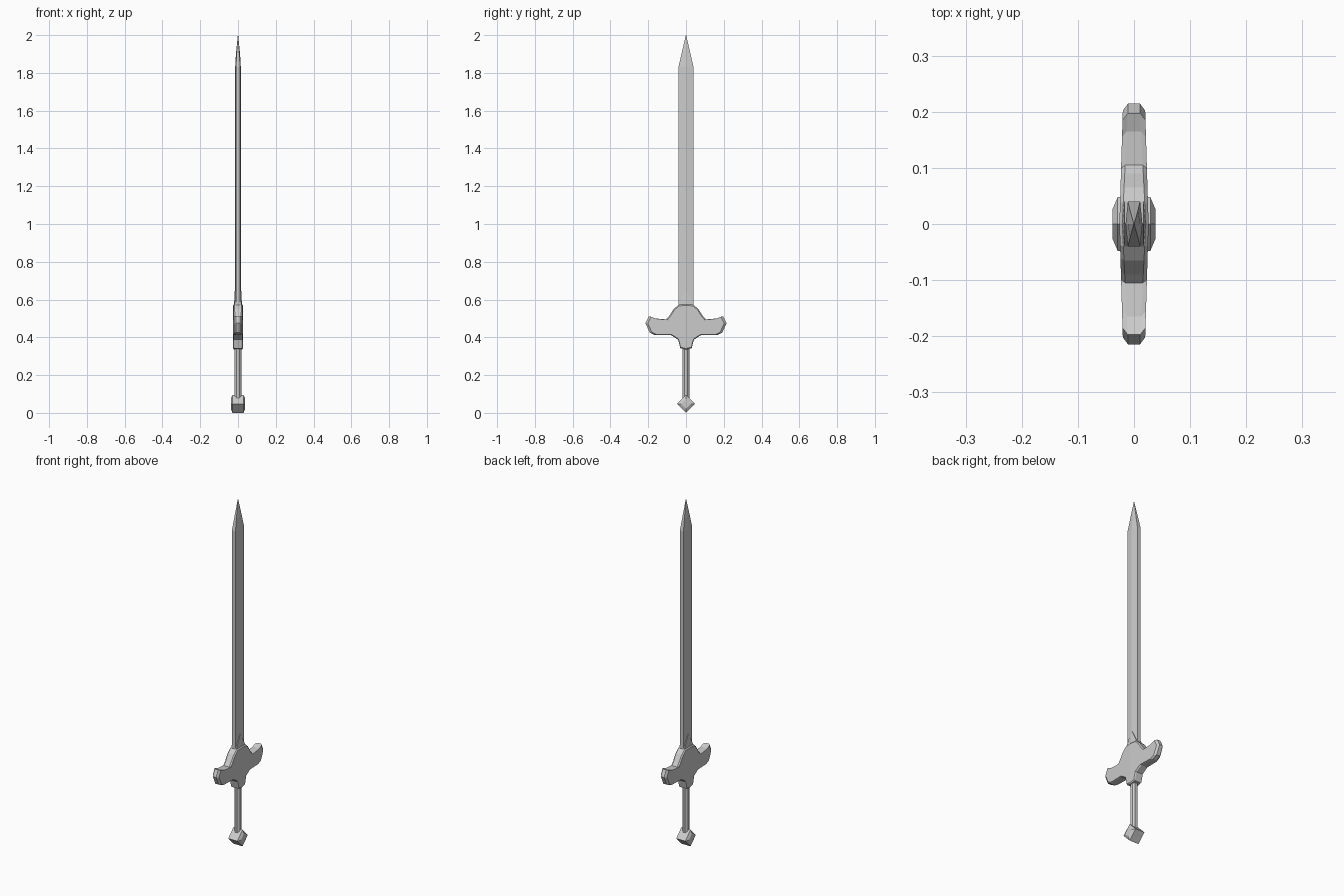
import bpy, bmesh, math

if "Cube" in bpy.data.objects:
    bpy.data.objects.remove(bpy.data.objects["Cube"])


def make_object(name, rings, mirror_y=False, caps=True):
    """Skin a stack of equal-length closed rings; optionally mirror across y = 0."""
    bm = bmesh.new()
    for side in ((1, -1) if mirror_y else (1,)):
        loops = [[bm.verts.new((x, side * y, z)) for x, y, z in ring] for ring in rings]
        n = len(loops[0])
        for a, b in zip(loops, loops[1:]):
            for i in range(n):
                j = (i + 1) % n
                # leave the mirror plane open so both halves join
                if mirror_y and abs(a[i].co.y) < 1e-6 and abs(a[j].co.y) < 1e-6:
                    continue
                bm.faces.new((a[i], a[j], b[j], b[i]))
        if caps:
            bm.faces.new(loops[0])
            bm.faces.new(loops[-1])
    bmesh.ops.remove_doubles(bm, verts=bm.verts, dist=0.0001)
    bmesh.ops.recalc_face_normals(bm, faces=bm.faces)
    mesh = bpy.data.meshes.new(name)
    bm.to_mesh(mesh)
    bm.free()
    obj = bpy.data.objects.new(name, mesh)
    bpy.context.collection.objects.link(obj)
    return obj


def blade_ring(z, w, ridge, edge):
    """Six-sided section: flat narrow edges and a central ridge on each face."""
    return [(ridge, 0, z), (edge, w, z), (-edge, w, z),
            (-ridge, 0, z), (-edge, -w, z), (edge, -w, z)]


# Blade with pointed tip
make_object("blade", [blade_ring(0.50, 0.04, 0.015, 0.011),
                      blade_ring(1.83, 0.04, 0.015, 0.011),
                      blade_ring(1.90, 0.024, 0.011, 0.007),
                      blade_ring(2.00, 0.0008, 0.0008, 0.0005)])

# Collar hugging the bottom of the blade
make_object("blade_collar", [blade_ring(0.48, 0.042, 0.024, 0.020),
                             blade_ring(0.57, 0.041, 0.021, 0.017),
                             blade_ring(0.65, 0.001, 0.017, 0.0165)])

# Winged crossguard: half outline (y, z), chamfered and thinning outward
outline = [(0, 0.575), (0.04, 0.572), (0.065, 0.55), (0.09, 0.512), (0.105, 0.495),
           (0.165, 0.50), (0.197, 0.512), (0.215, 0.475), (0.192, 0.425), (0.165, 0.412),
           (0.08, 0.412), (0.042, 0.388), (0.03, 0.342), (0, 0.335)]


def guard_ring(sign, inset):
    ring = []
    for y, z in outline:
        if inset:
            y, z = y * 0.94, 0.455 + (z - 0.455) * 0.95
            x = 0.026 - 0.03 * y
        else:
            x = 0.021 - 0.05 * y
        ring.append((sign * x, y, z))
    return ring


make_object("crossguard", [guard_ring(-1, True), guard_ring(-1, False),
                           guard_ring(1, False), guard_ring(1, True)], mirror_y=True)

# Eight-sided grip
grip = [[(0.019 * math.cos(math.radians(22.5 + 45 * i)), 0.019 * math.sin(math.radians(22.5 + 45 * i)), z)
         for i in range(8)] for z in (0.07, 0.36)]
make_object("grip", grip)


# Diamond pommel with chamfered faces
def pommel_ring(x, r):
    return [(x, r, 0.048), (x, 0, 0.048 + r), (x, -r, 0.048), (x, 0, 0.048 - r)]


make_object("pommel", [pommel_ring(-0.038, 0.027), pommel_ring(-0.029, 0.048),
                       pommel_ring(0.029, 0.048), pommel_ring(0.038, 0.027)])
